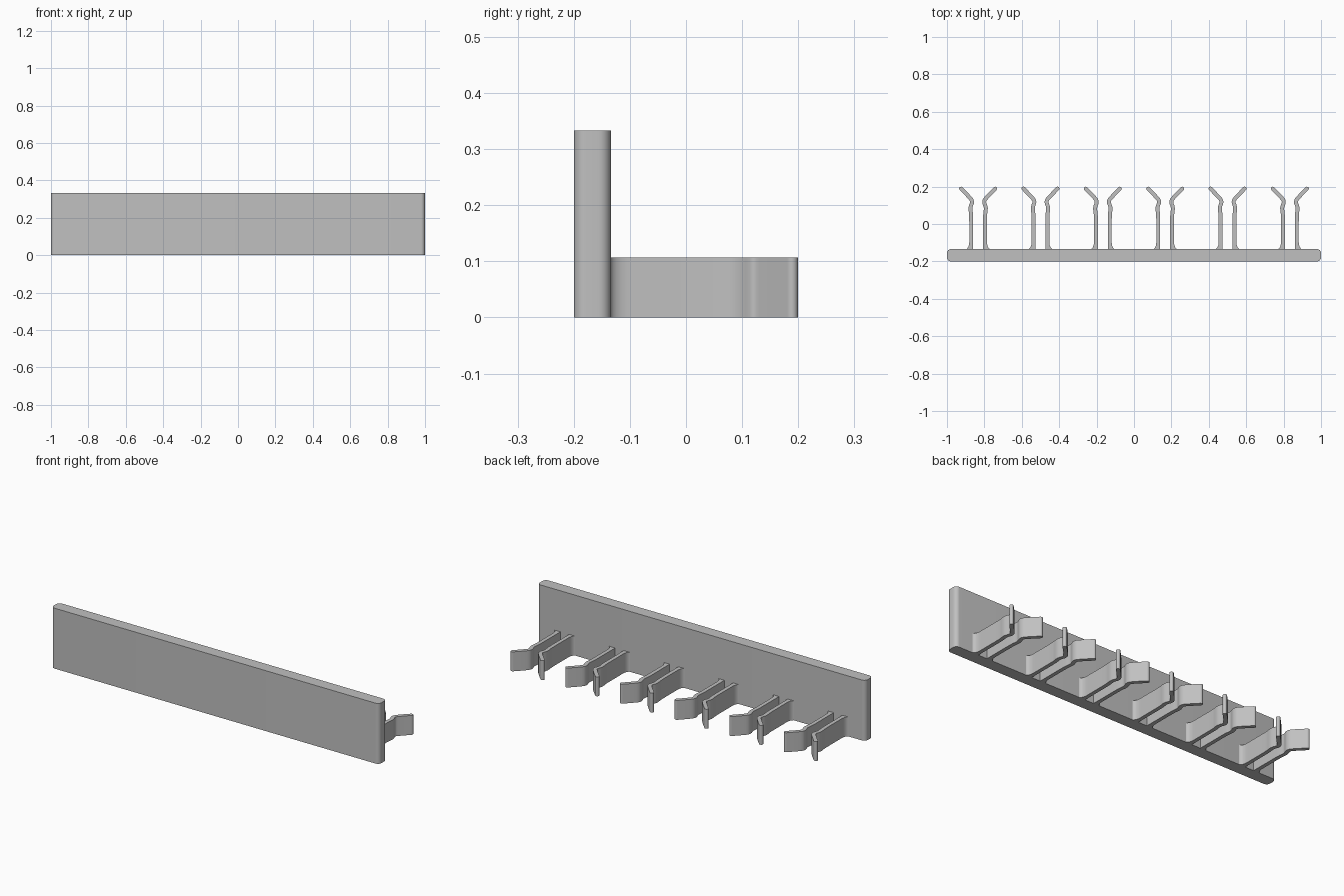
import bpy, bmesh, math
from mathutils import Vector

cube = bpy.data.objects.get("Cube")
if cube:
    bpy.data.objects.remove(cube, do_unlink=True)

grey = bpy.data.materials.new("light grey plastic")
grey.use_nodes = True
colour = (0.53, 0.53, 0.53, 1)
grey.diffuse_color = colour
grey.node_tree.nodes["Principled BSDF"].inputs["Base Color"].default_value = colour


def arc(cx, cy, rx, ry, start, end, steps=8):
    """Points along an elliptical arc, angles in degrees."""
    angles = [math.radians(start + (end - start) * i / steps) for i in range(steps + 1)]
    return [Vector((cx + rx * math.cos(a), cy + ry * math.sin(a))) for a in angles]


def soften(points, rounds=2):
    """Cut the corners of an open path, keeping its ends."""
    for _ in range(rounds):
        cut = [points[0]]
        for a, b in zip(points, points[1:]):
            cut += [a.lerp(b, 0.25), a.lerp(b, 0.75)]
        points = cut + [points[-1]]
    return points


def extruded(name, outlines, height):
    """Raise closed plan outlines from the ground into one solid mesh object."""
    bm = bmesh.new()
    for outline in outlines:
        bottom = bm.faces.new([bm.verts.new((p.x, p.y, 0)) for p in outline])
        result = bmesh.ops.extrude_face_region(bm, geom=[bottom], use_keep_orig=True)
        top = [v for v in result["geom"] if isinstance(v, bmesh.types.BMVert)]
        bmesh.ops.translate(bm, verts=top, vec=(0, 0, height))
    bmesh.ops.recalc_face_normals(bm, faces=bm.faces)
    mesh = bpy.data.meshes.new(name)
    bm.to_mesh(mesh)
    bm.free()
    mesh.materials.append(grey)
    obj = bpy.data.objects.new(name, mesh)
    bpy.context.collection.objects.link(obj)
    bpy.ops.object.select_all(action="DESELECT")
    obj.select_set(True)
    bpy.context.view_layer.objects.active = obj
    bpy.ops.object.shade_smooth_by_angle(angle=math.radians(32))
    return obj


# Back plate with rounded upright edges
r, front, back = 0.022, -0.2, -0.134
plate = (arc(1 - r, back - r, r, r, 0, 90) + arc(r - 1, back - r, r, r, 90, 180)
         + arc(r - 1, front + r, r, r, 180, 270) + arc(1 - r, front + r, r, r, 270, 360))
extruded("back_plate", [plate], 0.333)

# Centre line of one springy arm: straight, slight bulge, pinch, flared lip
half = 0.0105
path = soften([Vector(p) for p in (
    (0.037, -0.14), (0.037, -0.05), (0.037, 0.05), (0.041, 0.075),
    (0.041, 0.092), (0.029, 0.122), (0.05, 0.147), (0.091, 0.189))])

outer, inner = [], []
for i, p in enumerate(path):
    along = (path[min(i + 1, len(path) - 1)] - path[max(i - 1, 0)]).normalized()
    side = Vector((along.y, -along.x)) * half
    outer.append(p + side)
    inner.append(p - side)

# Rounded lip end, and a flared foot on the outer side
end = path[-1]
angle = math.degrees(math.atan2(along.y, along.x))
lip = arc(end.x, end.y, half, half, angle - 90, angle + 90)[1:-1]
foot_x = outer[0].x
foot = arc(foot_x + 0.021, -0.098, 0.021, 0.037, 270, 180)
outer = [Vector((foot_x + 0.021, -0.14))] + foot + [p for p in outer if p.y > -0.095]
arm = outer + lip + inner[::-1]
mirrored = [Vector((-p.x, p.y)) for p in arm]

# Six evenly spaced clips
first = extruded("clip_1", [arm, mirrored], 0.107)
first.location.x = -5 / 6
for n in range(1, 6):
    clip = first.copy()
    clip.name = f"clip_{n + 1}"
    clip.location.x = -5 / 6 + n / 3
    bpy.context.collection.objects.link(clip)
